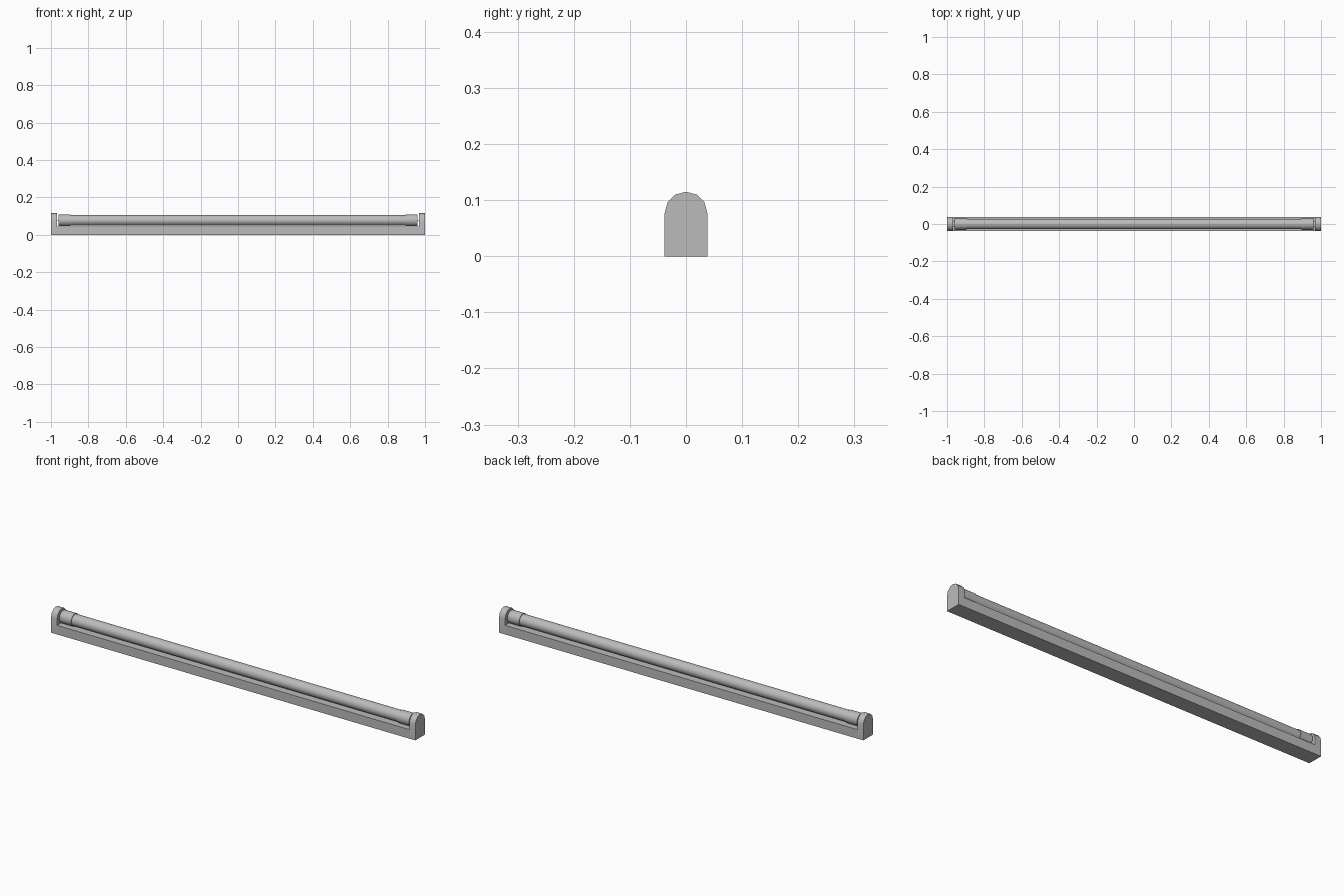
import bpy, bmesh, math
from mathutils import Matrix

cube = bpy.data.objects.get("Cube")
if cube:
    bpy.data.objects.remove(cube, do_unlink=True)

HALF_W = 0.038      # half depth of the fitting
AXIS_Z = 0.077      # height of the tube axis
BASE_H = 0.045
CAP_IN = 0.967      # inner face of the end caps

grey = bpy.data.materials.new("light grey")
grey.use_nodes = True
colour = (0.5, 0.5, 0.5, 1)
grey.diffuse_color = colour
grey.node_tree.nodes["Principled BSDF"].inputs["Base Color"].default_value = colour


def finish(name, bm, angle):
    bmesh.ops.recalc_face_normals(bm, faces=bm.faces)
    mesh = bpy.data.meshes.new(name)
    bm.to_mesh(mesh)
    bm.free()
    mesh.materials.append(grey)
    obj = bpy.data.objects.new(name, mesh)
    bpy.context.collection.objects.link(obj)
    bpy.ops.object.select_all(action='DESELECT')
    obj.select_set(True)
    bpy.context.view_layer.objects.active = obj
    bpy.ops.object.shade_smooth_by_angle(angle=math.radians(angle))
    return obj


def extrude_x(name, profile, x0, x1):
    """Extrude a (y, z) outline along x."""
    bm = bmesh.new()
    face = bm.faces.new([bm.verts.new((x0, y, z)) for y, z in profile])
    ext = bmesh.ops.extrude_face_region(bm, geom=[face])
    verts = [v for v in ext["geom"] if isinstance(v, bmesh.types.BMVert)]
    bmesh.ops.translate(bm, verts=verts, vec=(x1 - x0, 0, 0))
    return finish(name, bm, 35)


def rod(name, x0, x1, radius, y=0, sides=24):
    """Cylinder lying along x."""
    bm = bmesh.new()
    place = Matrix.Translation(((x0 + x1) / 2, y, AXIS_Z)) @ Matrix.Rotation(math.pi / 2, 4, 'Y')
    bmesh.ops.create_cone(bm, cap_ends=True, segments=sides, radius1=radius,
                          radius2=radius, depth=abs(x1 - x0), matrix=place)
    return finish(name, bm, 35)


# Long base tray between the caps
extrude_x("base", [(-HALF_W, 0), (HALF_W, 0), (HALF_W, BASE_H), (-HALF_W, BASE_H)],
          -CAP_IN, CAP_IN)

# Arched end caps
arch = [(-HALF_W, 0), (HALF_W, 0)]
for i in range(7):
    a = math.pi * i / 6
    arch.append((HALF_W * math.cos(a), AXIS_Z + HALF_W * math.sin(a)))

# Glass tube with a collar and contact pins at each end
rod("tube", -0.9, 0.9, 0.028)
for side, s in (("left", 1), ("right", -1)):
    extrude_x(side + "_end_cap", arch, s * CAP_IN, s)
    rod(side + "_collar", s * 0.895, s * 0.96, 0.031)
    for pin, y in (("front", -0.012), ("back", 0.012)):
        rod(f"{side}_{pin}_pin", s * 0.955, s * 0.972, 0.002, y, 8)
